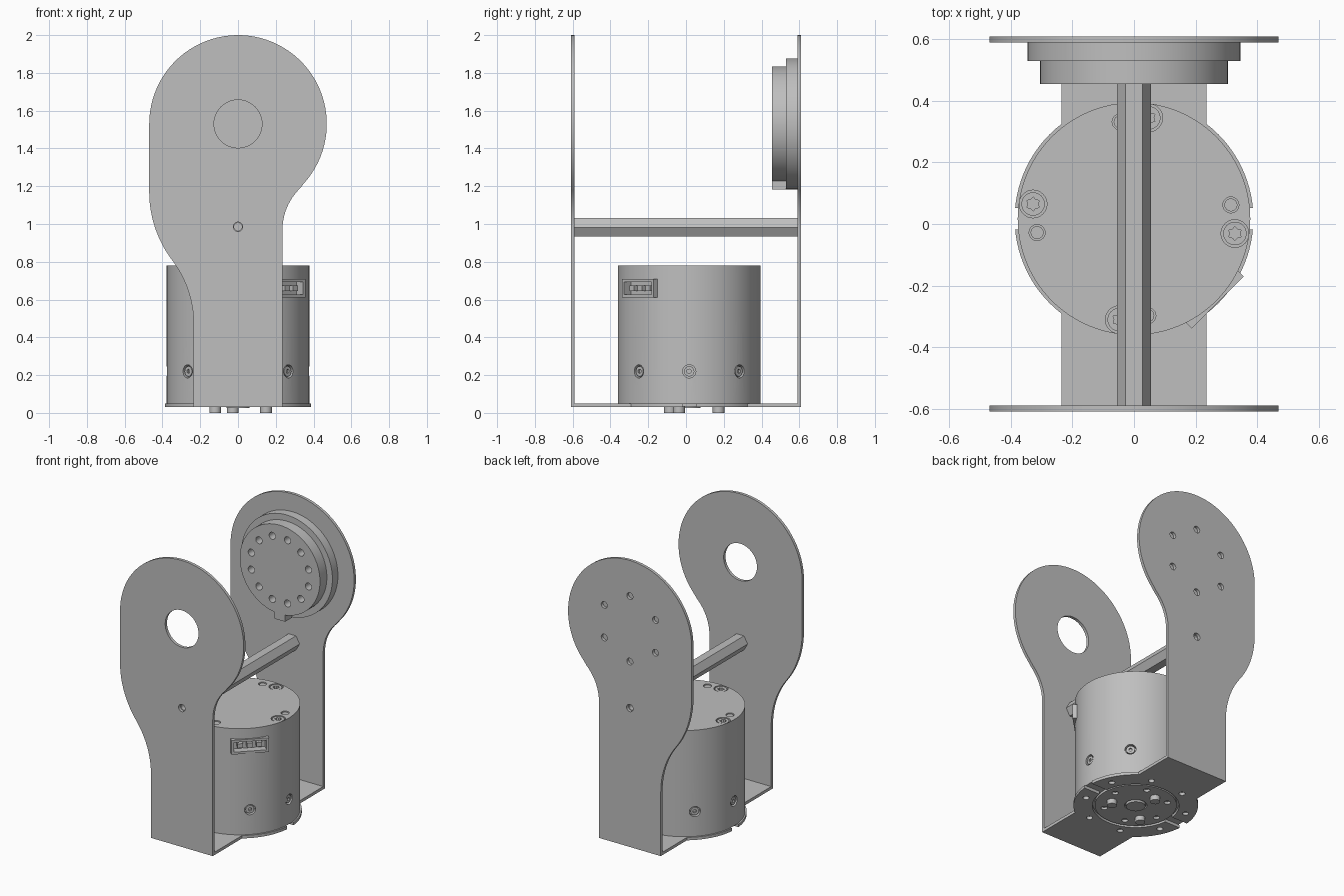
import bpy, bmesh
from math import sin, cos, pi, radians, atan2
from mathutils import Vector, Matrix

if "Cube" in bpy.data.objects:
    bpy.data.objects.remove(bpy.data.objects["Cube"], do_unlink=True)

GREY = bpy.data.materials.new("satin_grey")
GREY.use_nodes = True
GREY.diffuse_color = (0.52, 0.52, 0.52, 1)
GREY.node_tree.nodes["Principled BSDF"].inputs["Base Color"].default_value = (0.52, 0.52, 0.52, 1)

CY = 0.017      # motor axis offset along y
HZ = 1.53       # pivot height
X, Y, Z = Vector((1, 0, 0)), Vector((0, 1, 0)), Vector((0, 0, 1))


def rod(bm, r, a, b, n=24):
    """Cylinder between two points."""
    a, b = Vector(a), Vector(b)
    d = b - a
    m = Matrix.Translation((a + b) / 2) @ d.to_track_quat('Z', 'Y').to_matrix().to_4x4()
    bmesh.ops.create_cone(bm, cap_ends=True, segments=n, radius1=r, radius2=r, depth=d.length, matrix=m)


def block(bm, size, loc, turn=0):
    m = Matrix.Rotation(turn, 4, 'Z') @ Matrix.Translation(loc) @ Matrix.Diagonal((*size, 1))
    bmesh.ops.create_cube(bm, size=1, matrix=Matrix.Translation((0, CY, 0)) @ m)


def prism(bm, pts, a, b):
    """Extrude a closed loop of 3D points from offset a to offset b."""
    f = bm.faces.new([bm.verts.new(Vector(p) + a) for p in pts])
    top = bmesh.ops.extrude_face_region(bm, geom=[f])["geom"]
    bmesh.ops.translate(bm, vec=b - a, verts=[v for v in top if isinstance(v, bmesh.types.BMVert)])


def make(name, build):
    bm = bmesh.new()
    build(bm)
    bmesh.ops.recalc_face_normals(bm, faces=bm.faces)
    me = bpy.data.meshes.new(name)
    bm.to_mesh(me)
    bm.free()
    me.materials.append(GREY)
    ob = bpy.data.objects.new(name, me)
    bpy.context.collection.objects.link(ob)
    return ob


def boolean(ob, build, op='DIFFERENCE'):
    """Cut or add a temporary shape, then bake the result."""
    tool = make("helper", build)
    tool.hide_render = True
    mod = ob.modifiers.new("bool", 'BOOLEAN')
    mod.operation, mod.object, mod.solver = op, tool, 'EXACT'
    bpy.context.view_layer.update()
    ob.data = bpy.data.meshes.new_from_object(ob.evaluated_get(bpy.context.evaluated_depsgraph_get()))
    ob.modifiers.clear()
    bpy.data.objects.remove(tool, do_unlink=True)


def polar(r, deg, z):
    return Vector((r * cos(radians(deg)), CY + r * sin(radians(deg)), z))


def arc(cx, cz, r, a0, a1, n=20):
    return [(cx + r * cos(a0 + (a1 - a0) * i / n), 0, cz + r * sin(a0 + (a1 - a0) * i / n))
            for i in range(n + 1)]


# Side plate outline: round head, concave right neck, S-shaped left edge
W, R = 0.235, 0.47
neck = (W + 0.31, 0.967)
a_n = atan2(neck[1] - HZ, neck[0])
a_s = atan2(-0.7, -0.925)
outline = [(-W, 0, 0.03), (W, 0, 0.03)]
outline += arc(*neck, 0.31, pi, a_n + pi, 16)
outline += arc(0, HZ, R, a_n, pi, 56)[1:]
outline += arc(0.13, 1.17, 0.6, pi, a_s + 2 * pi)
outline += arc(-W - 0.56, 0.47, 0.56, a_s + pi, 0)[1:]

front = make("front_plate", lambda bm: prism(bm, outline, -0.61 * Y, -0.59 * Y))
back = make("back_plate", lambda bm: prism(bm, outline, 0.59 * Y, 0.61 * Y))


def front_holes(bm):
    rod(bm, 0.127, (0, -0.7, HZ), (0, -0.5, HZ), 48)
    rod(bm, 0.025, (0, -0.7, 0.985), (0, -0.5, 0.985))


def back_holes(bm):
    rod(bm, 0.025, (0, 0.55, 0.985), (0, 0.7, 0.985))
    for x, _, z in arc(0, HZ, 0.225, pi / 2, pi / 2 + 2 * pi, 6)[:6]:
        rod(bm, 0.023, (x, 0.55, z), (x, 0.7, z))


boolean(front, front_holes)
boolean(back, back_holes)

# Base plate: strip plus round flange with side slots and a central opening
base = make("base_plate", lambda bm: block(bm, (2 * W, 1.18, 0.02), (0, -CY, 0.04)))
boolean(base, lambda bm: rod(bm, 0.388, (0, CY, 0.03), (0, CY, 0.05), 96), 'UNION')


def base_holes(bm):
    rod(bm, 0.27, (0, CY, 0), (0, CY, 0.1), 64)
    for k in range(8):
        rod(bm, 0.02, polar(0.325, 22.5 + 45 * k, 0), polar(0.325, 22.5 + 45 * k, 0.1))


def base_slots(bm):
    for s in (-1, 1):
        block(bm, (0.3, 0.07, 0.1), (s * 0.41, 0, 0.04))


boolean(base, base_holes)
boolean(base, base_slots)

# Motor housing with screw pockets and a connector window
motor = make("motor_housing", lambda bm: rod(bm, 0.378, (0, CY, 0.05), (0, CY, 0.78), 96))
TOP = [Matrix.Rotation(k * pi / 2, 3, 'Z') for k in range(4)]


def on_top(m, x, y, z):
    return m @ Vector((x, y, z)) + CY * Y


def motor_cuts(bm):
    for m in TOP:
        rod(bm, 0.045, on_top(m, -0.328, 0.048, 0.74), on_top(m, -0.328, 0.048, 0.8), 32)
        rod(bm, 0.026, on_top(m, -0.315, -0.045, 0.74), on_top(m, -0.315, -0.045, 0.8))
    for k in range(8):
        rod(bm, 0.035, polar(0.35, 45 * k, 0.22), polar(0.42, 45 * k, 0.22))
    block(bm, (0.2, 0.24, 0.1), (0.4, 0, 0.66), -pi / 4)


boolean(motor, motor_cuts)


def cap_screws(bm):
    for m in TOP:
        rod(bm, 0.038, on_top(m, -0.328, 0.048, 0.735), on_top(m, -0.328, 0.048, 0.777), 32)
        rod(bm, 0.021, on_top(m, -0.315, -0.045, 0.735), on_top(m, -0.315, -0.045, 0.775))


def cap_sockets(bm):
    for m in TOP:
        c = on_top(m, -0.328, 0.048, 0)
        star = [c + (0.023 if i % 2 else 0.016) * Vector((cos(i * pi / 6), sin(i * pi / 6), 0)) for i in range(12)]
        prism(bm, star, 0.76 * Z, 0.8 * Z)


def side_screws(bm):
    for k in range(8):
        rod(bm, 0.027, polar(0.34, 45 * k, 0.22), polar(0.372, 45 * k, 0.22))


def side_sockets(bm):
    for k in range(8):
        rod(bm, 0.012, polar(0.36, 45 * k, 0.22), polar(0.4, 45 * k, 0.22), 6)


caps = make("cap_screws", cap_screws)
boolean(caps, cap_sockets)
sides = make("side_screws", side_screws)
boolean(sides, side_sockets)

# Connector socket with contacts
socket = make("connector_socket", lambda bm: block(bm, (0.09, 0.238, 0.098), (0.34, 0, 0.66), -pi / 4))
boolean(socket, lambda bm: block(bm, (0.08, 0.205, 0.066), (0.375, 0, 0.66), -pi / 4))


def contacts(bm):
    for k in (-1, 0, 1):
        block(bm, (0.04, 0.035, 0.03), (0.35, k * 0.06, 0.66), -pi / 4)


make("connector_contacts", contacts)

# Output rotor under the base, with hub and three pins
rotor = make("output_rotor", lambda bm: rod(bm, 0.255, (0, CY, 0.033), (0, CY, 0.06), 64))


def rotor_holes(bm):
    for k in range(6):
        rod(bm, 0.02, polar(0.2, 10 + 60 * k, 0), polar(0.2, 10 + 60 * k, 0.05))
    rod(bm, 0.07, (0, CY, 0), (0, CY, 0.045), 32)


boolean(rotor, rotor_holes)
make("rotor_hub", lambda bm: rod(bm, 0.06, (0, CY, 0.025), (0, CY, 0.05), 32))


def pins(bm):
    for k in range(3):
        rod(bm, 0.031, polar(0.158, 120 * k - 20, 0), polar(0.158, 120 * k - 20, 0.05))


make("rotor_pins", pins)

# Hexagonal spacer between the plates, with threaded ends
hexagon = arc(0, 0.982, 0.056, 0, 2 * pi, 6)[:6]
spacer = make("hex_spacer", lambda bm: prism(bm, hexagon, -0.59 * Y, 0.59 * Y))


def spacer_holes(bm):
    for s in (-1, 1):
        rod(bm, 0.021, (0, s * 0.5, 0.985), (0, s * 0.65, 0.985))


boolean(spacer, spacer_holes)

# Idler on the back plate: flange, bolt disc and key tab
make("idler_flange", lambda bm: rod(bm, 0.347, (0, 0.53, HZ), (0, 0.59, HZ), 96))
disc = make("idler_disc", lambda bm: rod(bm, 0.305, (0, 0.455, HZ), (0, 0.53, HZ), 96))


def disc_holes(bm):
    for x, _, z in arc(0, HZ, 0.225, pi / 12, pi / 12 + 2 * pi, 12)[:12]:
        rod(bm, 0.024, (x, 0.4, z), (x, 0.52, z))


boolean(disc, disc_holes)
make("idler_key", lambda bm: block(bm, (0.08, 0.075, 0.1), (0, 0.4925 - CY, 1.232)))

# Smooth round walls, keep edges sharp
bpy.ops.object.select_all(action='DESELECT')
for ob in bpy.context.collection.objects:
    if ob.type == 'MESH' and GREY.name in ob.data.materials:
        ob.select_set(True)
        bpy.context.view_layer.objects.active = ob
bpy.ops.object.shade_smooth_by_angle(angle=radians(25))
